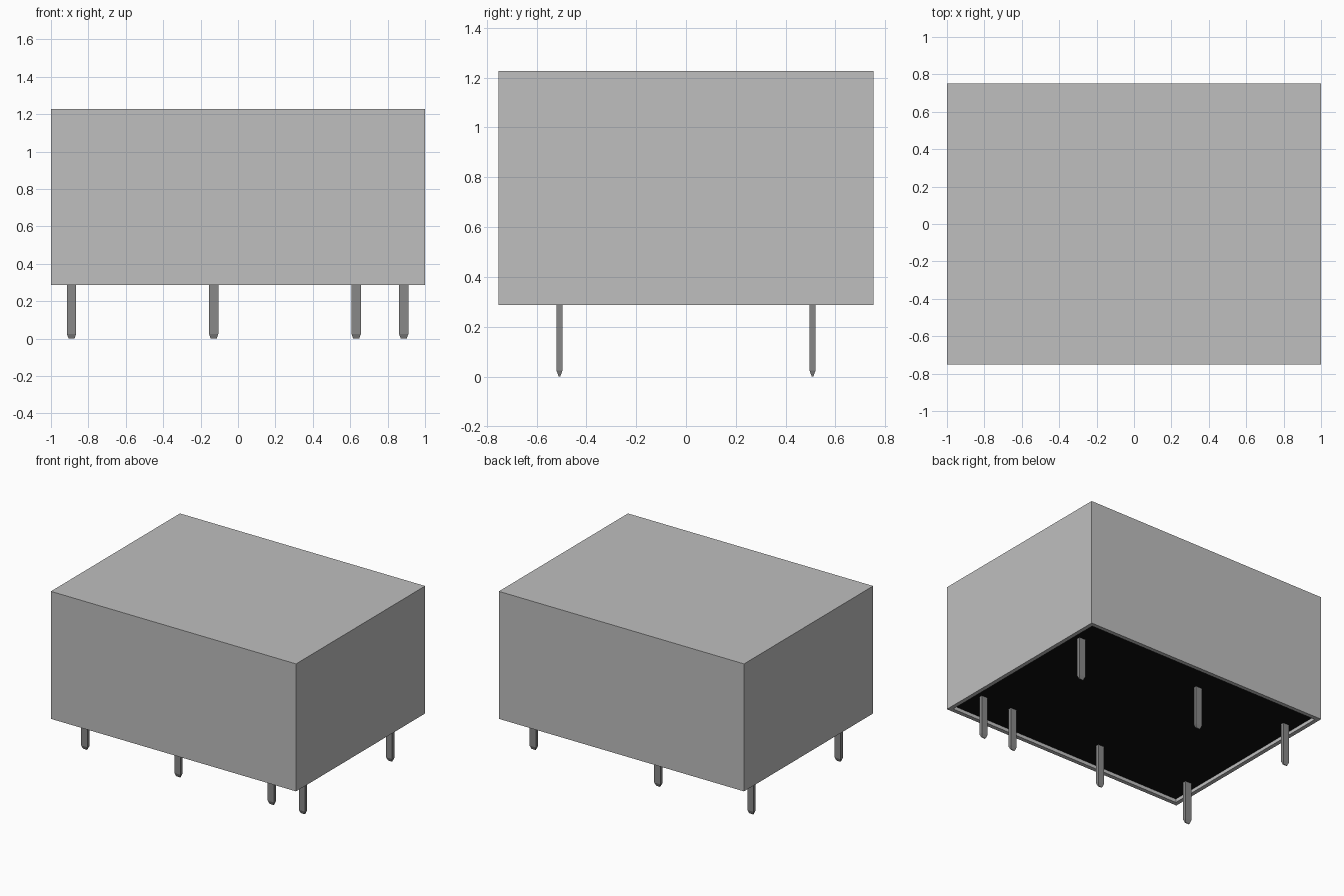
import bpy, bmesh

if "Cube" in bpy.data.objects:
    bpy.data.objects.remove(bpy.data.objects["Cube"], do_unlink=True)


def material(name, value):
    mat = bpy.data.materials.new(name)
    mat.use_nodes = True
    colour = (value, value, value, 1)
    mat.diffuse_color = colour
    mat.node_tree.nodes["Principled BSDF"].inputs["Base Color"].default_value = colour
    return mat


case_grey = material("case grey", 0.52)
pin_grey = material("pin grey", 0.25)
base_black = material("base black", 0.005)


def add_object(name, bm, mat):
    bmesh.ops.recalc_face_normals(bm, faces=bm.faces[:])
    mesh = bpy.data.meshes.new(name)
    bm.to_mesh(mesh)
    bm.free()
    mesh.materials.append(mat)
    obj = bpy.data.objects.new(name, mesh)
    bpy.context.collection.objects.link(obj)
    return obj


def loft(bm, sections):
    """Stack centred rectangles (half x, half y, z) into a closed solid."""
    rings = [[bm.verts.new((sx * hx, sy * hy, z))
              for sx, sy in ((-1, -1), (1, -1), (1, 1), (-1, 1))]
             for hx, hy, z in sections]
    for low, high in zip(rings, rings[1:]):
        for i in range(4):
            j = (i + 1) % 4
            bm.faces.new((low[i], low[j], high[j], high[i]))
    bm.faces.new(rings[0][::-1])
    bm.faces.new(rings[-1])


HALF_X, HALF_Y = 1.0, 0.752
BOTTOM, TOP = 0.287, 1.227
WALL, RECESS = 0.03, 0.025

# Case: hollow cover, open at the bottom
bm = bmesh.new()
loft(bm, [(HALF_X - WALL, HALF_Y - WALL, TOP - WALL),
          (HALF_X - WALL, HALF_Y - WALL, BOTTOM),
          (HALF_X, HALF_Y, BOTTOM),
          (HALF_X, HALF_Y, TOP)])
add_object("case", bm, case_grey)

# Base plate set just inside the rim
bm = bmesh.new()
loft(bm, [(HALF_X - WALL, HALF_Y - WALL, BOTTOM + RECESS),
          (HALF_X - WALL, HALF_Y - WALL, BOTTOM + RECESS + 0.06)])
add_object("base_plate", bm, base_black)

# Flat pins with tapered tips, in two rows
rows = {"front": (-0.508, (-0.89, -0.13, 0.632, 0.886)),
        "back": (0.508, (-0.89, -0.13, 0.886))}
for row, (y, xs) in rows.items():
    for number, x in enumerate(xs, 1):
        bm = bmesh.new()
        loft(bm, [(0.016, 0.003, 0.0),
                  (0.025, 0.0125, 0.025),
                  (0.025, 0.0125, BOTTOM + RECESS + 0.01)])
        pin = add_object(f"{row}_pin_{number}", bm, pin_grey)
        pin.location = (x, y, 0)
